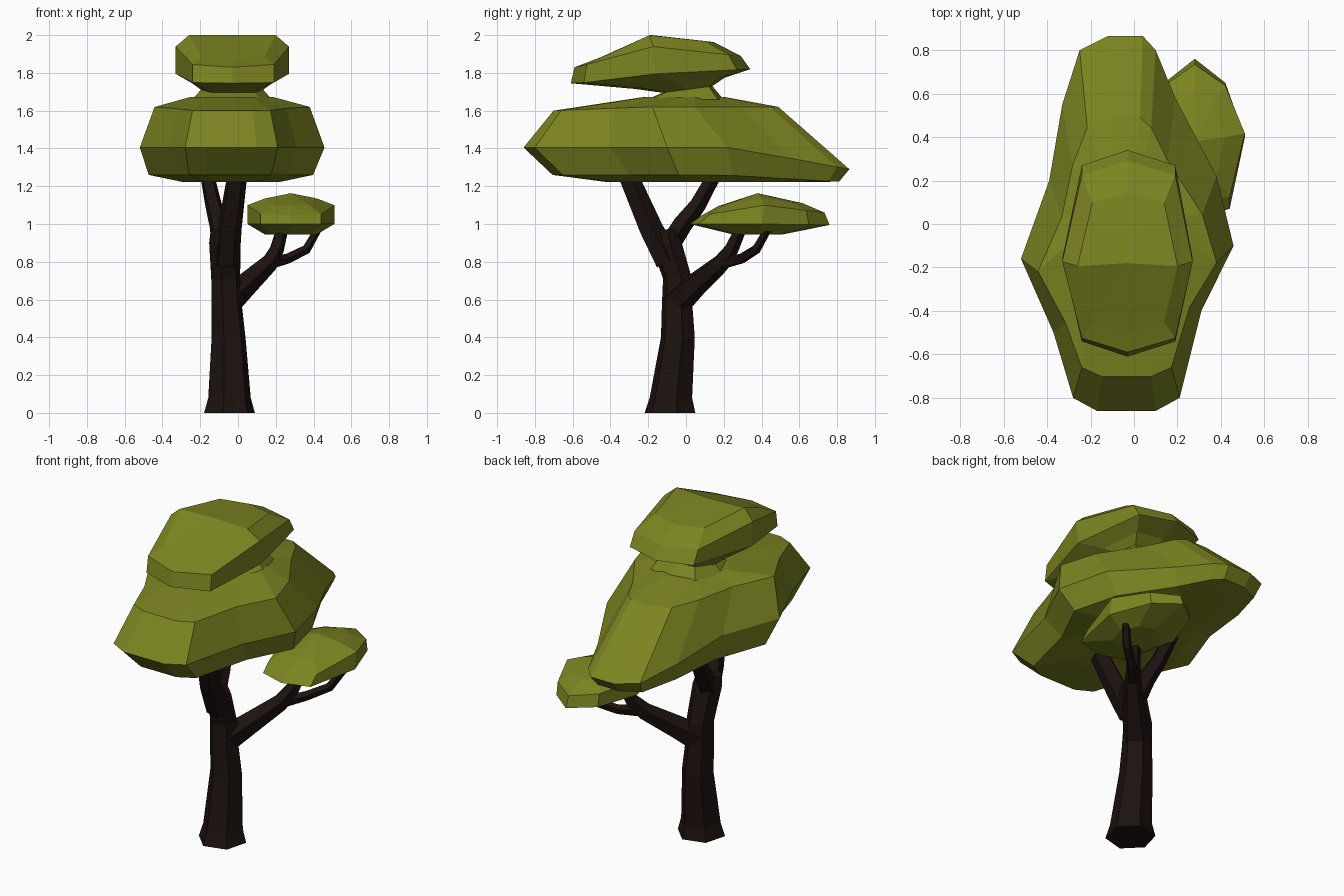
import bpy, bmesh, math
from mathutils import Vector

if "Cube" in bpy.data.objects:
    bpy.data.objects.remove(bpy.data.objects["Cube"])


def material(name, rgb):
    m = bpy.data.materials.new(name)
    m.diffuse_color = (*rgb, 1)
    m.use_nodes = True
    m.node_tree.nodes["Principled BSDF"].inputs["Base Color"].default_value = m.diffuse_color
    return m


LEAF = material("leaf_green", (0.2, 0.23, 0.015))
BARK = material("dark_bark", (0.012, 0.006, 0.005))


def skin_rings(name, rings, mat):
    """Join equal-sized rings of points into one closed, flat-shaded body."""
    bm = bmesh.new()
    vs = [[bm.verts.new(p) for p in r] for r in rings]
    n = len(rings[0])
    for a, b in zip(vs, vs[1:]):
        for i in range(n):
            j = (i + 1) % n
            bm.faces.new((a[i], a[j], b[j], b[i]))
    bm.faces.new(vs[0][::-1])
    bm.faces.new(vs[-1])
    bmesh.ops.remove_doubles(bm, verts=bm.verts, dist=0.0005)
    bmesh.ops.recalc_face_normals(bm, faces=bm.faces)
    me = bpy.data.meshes.new(name)
    bm.to_mesh(me)
    bm.free()
    me.materials.append(mat)
    ob = bpy.data.objects.new(name, me)
    bpy.context.collection.objects.link(ob)
    return ob


def height(y, prof):
    """Height at y along a side-view line of (y, z) points."""
    if y <= prof[0][0]:
        return prof[0][1]
    for (y0, z0), (y1, z1) in zip(prof, prof[1:]):
        if y <= y1:
            return z0 + (z1 - z0) * (y - y0) / (y1 - y0)
    return prof[-1][1]


def canopy(name, outline, layers):
    """Each layer: x scale, x shift, y scale, y shift, side-view heights."""
    rings = []
    for sx, ox, sy, oy, prof in layers:
        pts = [(x * sx + ox, y * sy + oy) for x, y in outline]
        rings.append([(x, y, height(y, prof)) for x, y in pts])
    return skin_rings(name, rings, LEAF)


def branch(name, path, sides=5):
    """Tapered limb along points of (x, y, z, radius)."""
    pts = [Vector(p[:3]) for p in path]
    rings = []
    for i, p in enumerate(pts):
        d = (pts[min(i + 1, len(pts) - 1)] - pts[max(i - 1, 0)]).normalized()
        u = Vector((1, -1, 0)).cross(d).normalized()
        v = d.cross(u)
        r = path[i][3]
        rings.append([p + r * (u * math.cos(t) + v * math.sin(t))
                      for t in (2 * math.pi * k / sides for k in range(sides))])
    return skin_rings(name, rings, BARK)


# Trunk: flared foot, narrowing and leaning forward at the fork
trunk = [(-.045, -.085, .135, 0), (-.045, -.08, .113, .08), (-.05, -.043, .09, .4),
         (-.06, -.047, .081, .57), (-.065, -.045, .077, .71), (-.07, -.105, .083, .9),
         (-.075, -.12, .07, .97)]
skin_rings("trunk", [[(x + r * math.cos(k * math.pi / 3 + .26) * 1.03,
                       y + r * math.sin(k * math.pi / 3 + .26) * 1.03, z)
                      for k in range(6)] for x, y, r, z in trunk], BARK)

# Limbs
branch("front_limb", [(-.06, -.1, .8, .07), (-.045, -.19, .98, .066), (-.005, -.31, 1.26, .055)])
branch("back_limb", [(-.08, -.11, .86, .06), (-.1, -.02, 1.0, .055), (-.13, .06, 1.1, .046),
                     (-.168, .16, 1.28, .038)])
branch("side_limb", [(-.05, -.04, .6, .08), (.04, .05, .68, .066), (.16, .18, .79, .05),
                     (.205, .24, .87, .04), (.235, .29, .98, .033)])
branch("side_twig", [(.16, .18, .79, .035), (.26, .29, .815, .028), (.36, .37, .865, .026),
                     (.42, .43, .97, .022)])

# Small side canopy
small = [(.28, .02), (.44, .07), (.51, .4), (.42, .65), (.28, .76), (.14, .65), (.05, .4), (.12, .07)]
canopy("small_canopy", small, [
    (.6, .112, .36, .24, [(.2, .945)]),
    (1, 0, 1, 0, [(.02, 1.0), (.4, 1.0), (.76, .995)]),
    (1, 0, .88, .065, [(.08, 1.045), (.42, 1.1), (.73, 1.06)]),
    (.6, .112, .6, .16, [(.17, 1.095), (.4, 1.135), (.62, 1.11)]),
    (0, .28, 0, .38, [(.38, 1.163)])])

# Main canopy: long body drooping to a tail at the back
main = [(-.17, -.86), (.1, -.86), (.21, -.8), (.31, -.4), (.458, -.1), (.38, .22), (.19, .58),
        (.1, .8), (.04, .865), (-.12, .865), (-.25, .8), (-.33, .55), (-.39, .2), (-.52, -.16),
        (-.37, -.5), (-.28, -.8)]
canopy("main_canopy", main, [
    (.52, -.02, .65, .14, [(0, 1.222)]),
    (.89, -.01, .88, .05, [(-.7, 1.26), (.2, 1.26), (.78, 1.225)]),
    (1, 0, 1, 0, [(-.86, 1.405), (.25, 1.405), (.65, 1.33), (.865, 1.29)]),
    (.84, -.005, .69, -.108, [(-.7, 1.6), (-.2, 1.62), (.49, 1.62)]),
    (.45, -.02, .25, -.01, [(0, 1.672)])])

# Top canopy: tilted cap on a pinched neck
top = [(-.03, -.61), (.19, -.54), (.27, -.16), (.19, .27), (-.03, .34), (-.24, .27), (-.33, -.16),
       (-.24, -.54)]
canopy("top_canopy", top, [
    (.7, -.01, .42, .055, [(0, 1.66)]),
    (.55, -.015, .28, .045, [(-.12, 1.695), (.14, 1.73)]),
    (.7, -.01, .5, .035, [(-.27, 1.715), (.2, 1.775)]),
    (1, 0, 1, 0, [(-.57, 1.745), (-.16, 1.795), (.34, 1.82)]),
    (1, 0, .926, -.025, [(-.58, 1.83), (-.17, 1.94), (.28, 1.89)]),
    (.767, -.007, .68, -.085, [(-.5, 1.86), (-.2, 2.0), (.15, 1.963)]),
    (0, -.03, 0, -.18, [(0, 2.0)])])
